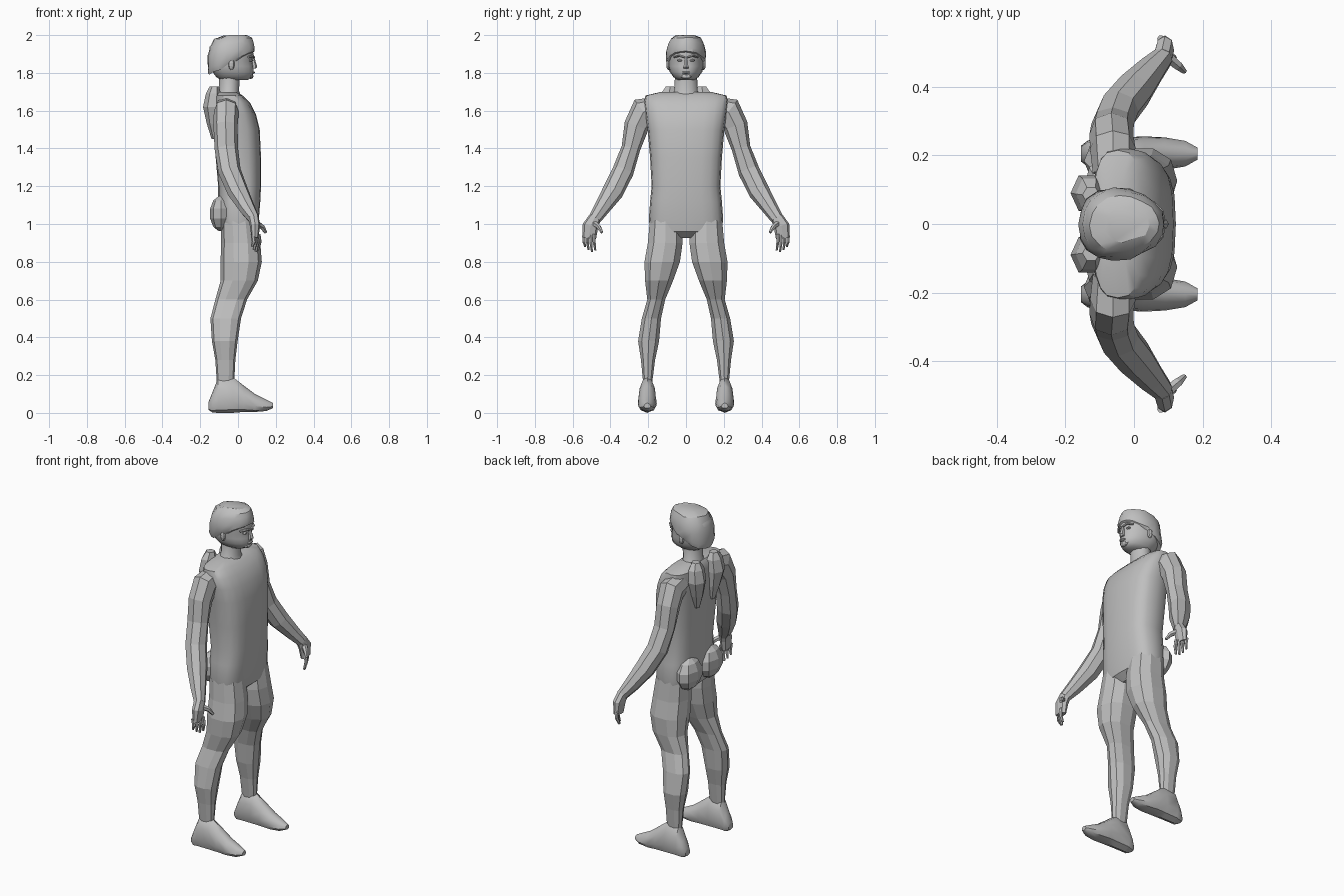
import bpy, bmesh, math, random
from mathutils import Vector

random.seed(3)
grey = bpy.data.materials.new("plain grey")
grey.diffuse_color = (0.52, 0.52, 0.52, 1)


def loft(name, rings, n=8, power=2.0, mirror=False, smooth=None, egg=0.0, jitter=0.0):
    """Skin rings given as (centre, u vector, v vector); egg narrows the u side."""
    bm = bmesh.new()
    loops = []
    for c, u, v in rings:
        loop = []
        for i in range(n):
            a = 2 * math.pi * i / n
            ca, sa = math.cos(a), math.sin(a)
            cu = math.copysign(abs(ca) ** (2 / power), ca)
            sv = math.copysign(abs(sa) ** (2 / power), sa) * (1 - egg * ca)
            p = Vector(c) + Vector(u) * cu + Vector(v) * sv
            if jitter:
                p += Vector([random.uniform(-jitter, jitter) for _ in range(3)])
            p.z = min(p.z, 2.0)
            loop.append(bm.verts.new(p))
        loops.append(loop)
    for a, b in zip(loops, loops[1:]):
        for i in range(n):
            j = (i + 1) % n
            bm.faces.new((a[i], a[j], b[j], b[i]))
    bm.faces.new(loops[0])
    bm.faces.new(loops[-1])
    bmesh.ops.recalc_face_normals(bm, faces=bm.faces)
    me = bpy.data.meshes.new(name)
    bm.to_mesh(me)
    bm.free()
    ob = bpy.data.objects.new(name, me)
    bpy.context.collection.objects.link(ob)
    me.materials.append(grey)
    if mirror:
        m = ob.modifiers.new("mirror", 'MIRROR')
        m.use_axis = (False, True, False)
    if smooth:
        bpy.ops.object.select_all(action='DESELECT')
        ob.select_set(True)
        bpy.context.view_layer.objects.active = ob
        bpy.ops.object.shade_smooth_by_angle(angle=math.radians(smooth))
    return ob


def levels(rows):
    """Level rings from rows of (z, back x, front x, inner y, outer y)."""
    return [(((b + f) / 2, (i + o) / 2, z), ((f - b) / 2, 0, 0), (0, (o - i) / 2, 0))
            for z, b, f, i, o in rows]


def along(rows):
    """Rings square to a path, from rows of (x, y, z, fore-aft radius, side radius)."""
    pts = [Vector(r[:3]) for r in rows]
    out = []
    for k, r in enumerate(rows):
        t = (pts[min(k + 1, len(pts) - 1)] - pts[max(k - 1, 0)]).normalized()
        u = Vector((1, 0, 0))
        u = (u - t * u.dot(t)).normalized()
        out.append((pts[k], u * r[3], t.cross(u) * r[4]))
    return out


def blob(name, c, r, rows=5, n=8, **kw):
    """Faceted ellipsoid."""
    rings = []
    for k in range(rows + 1):
        a = math.pi * (0.06 + 0.88 * k / rows)
        s = math.sin(a)
        rings.append(((c[0], c[1], c[2] - r[2] * math.cos(a)), (r[0] * s, 0, 0), (0, r[1] * s, 0)))
    return loft(name, rings, n, **kw)


# Torso: boxy rounded trunk
loft("torso", levels([
    (0.925, -0.04, 0.06, -0.09, 0.09),
    (0.96, -0.09, 0.10, -0.185, 0.185),
    (1.02, -0.10, 0.11, -0.197, 0.197),
    (1.12, -0.105, 0.118, -0.19, 0.19),
    (1.20, -0.105, 0.122, -0.182, 0.182),
    (1.35, -0.118, 0.122, -0.19, 0.19),
    (1.50, -0.125, 0.115, -0.203, 0.203),
    (1.58, -0.128, 0.095, -0.215, 0.215),
    (1.64, -0.125, 0.065, -0.222, 0.222),
    (1.68, -0.12, 0.025, -0.215, 0.215),
    (1.70, -0.105, -0.01, -0.13, 0.13)]), 20, 2.9, smooth=35)

# Back muscles and seat
loft("shoulder_blade", levels([
    (1.45, -0.14, -0.10, 0.06, 0.085),
    (1.53, -0.165, -0.10, 0.04, 0.12),
    (1.62, -0.185, -0.09, 0.03, 0.15),
    (1.69, -0.17, -0.09, 0.035, 0.14),
    (1.728, -0.15, -0.10, 0.06, 0.11)]), 6, mirror=True)
blob("buttock", (-0.09, 0.098, 1.055), (0.06, 0.098, 0.095), mirror=True)

# Legs
loft("leg", levels([
    (1.02, -0.09, 0.10, 0.02, 0.195),
    (0.90, -0.09, 0.118, 0.014, 0.206),
    (0.80, -0.092, 0.126, 0.028, 0.224),
    (0.70, -0.092, 0.105, 0.065, 0.22),
    (0.60, -0.12, 0.048, 0.108, 0.207),
    (0.50, -0.146, 0.016, 0.13, 0.236),
    (0.38, -0.138, -0.002, 0.14, 0.256),
    (0.28, -0.12, -0.014, 0.162, 0.24),
    (0.16, -0.112, -0.02, 0.178, 0.228)]), 10, 2.3, mirror=True)

# Feet: lofted heel to toe, rows of (x, bottom, top, half width)
foot = [(-0.155, 0.015, 0.06, 0.022), (-0.135, 0.002, 0.11, 0.037),
        (-0.105, 0, 0.185, 0.044), (-0.03, 0, 0.192, 0.046),
        (0.03, 0.005, 0.145, 0.049), (0.09, 0.005, 0.10, 0.046),
        (0.15, 0.01, 0.07, 0.036), (0.185, 0.025, 0.052, 0.017)]
loft("foot", [((x, 0.205, (b + t) / 2), (0, 0, (t - b) / 2), (0, w, 0))
              for x, b, t, w in foot], 10, 2.2, mirror=True, smooth=40, egg=0.25)

# Arms and palms
loft("arm", along([
    (-0.06, 0.15, 1.61, 0.06, 0.065),
    (-0.062, 0.222, 1.595, 0.066, 0.08),
    (-0.066, 0.262, 1.52, 0.064, 0.066),
    (-0.062, 0.292, 1.40, 0.062, 0.05),
    (-0.045, 0.333, 1.28, 0.06, 0.057),
    (0.0, 0.388, 1.17, 0.056, 0.056),
    (0.05, 0.448, 1.08, 0.042, 0.042),
    (0.085, 0.485, 1.025, 0.03, 0.034)]), 8, 2.2, mirror=True)
loft("palm", along([
    (0.082, 0.482, 1.035, 0.028, 0.032),
    (0.09, 0.506, 0.99, 0.027, 0.042),
    (0.09, 0.513, 0.925, 0.018, 0.037)]), 8, 2.4, mirror=True)

# Fingers and thumb
for i, tip in enumerate((0.88, 0.863, 0.853, 0.86)):
    x, y = 0.078 + 0.01 * i, 0.54 - 0.018 * i
    loft("finger", along([
        (x, y, 0.945, 0.011, 0.01), (x + 0.006, y, 0.905, 0.011, 0.009),
        (x - 0.004, y - 0.006, tip, 0.007, 0.006)]), 6, mirror=True)
loft("thumb", along([
    (0.095, 0.488, 1.005, 0.018, 0.018), (0.128, 0.462, 0.985, 0.015, 0.013),
    (0.147, 0.445, 0.955, 0.008, 0.008)]), 6, mirror=True)

# Neck and collar
loft("neck", levels([
    (1.67, -0.12, 0.02, -0.09, 0.09),
    (1.705, -0.10, 0.005, -0.062, 0.062),
    (1.80, -0.10, 0.012, -0.058, 0.058)]), 12, smooth=40)

# Head
loft("head", levels([
    (1.762, -0.09, 0.05, -0.045, 0.045),
    (1.778, -0.115, 0.076, -0.066, 0.066),
    (1.805, -0.135, 0.083, -0.085, 0.085),
    (1.835, -0.15, 0.082, -0.092, 0.092),
    (1.865, -0.155, 0.076, -0.094, 0.094),
    (1.89, -0.155, 0.083, -0.096, 0.096),
    (1.94, -0.15, 0.075, -0.09, 0.09),
    (1.98, -0.11, 0.04, -0.05, 0.05)]), 18, 2.15, smooth=40, egg=0.15)

# Hair cap: low at the nape, high over the brow
loft("hair", [
    ((-0.045, 0, 1.845), (0.112, 0, 0.055), (0, 0.094, 0)),
    ((-0.038, 0, 1.868), (0.125, 0, 0.045), (0, 0.103, 0)),
    ((-0.036, 0, 1.91), (0.125, 0, 0.025), (0, 0.104, 0)),
    ((-0.034, 0, 1.95), (0.118, 0, 0.014), (0, 0.098, 0)),
    ((-0.026, 0, 1.982), (0.1, 0, 0.004), (0, 0.08, 0)),
    ((-0.02, 0, 1.998), (0.065, 0, 0.004), (0, 0.05, 0))],
    18, 2.1, smooth=30, egg=0.12, jitter=0.004)

# Face details
loft("nose", levels([
    (1.822, 0.07, 0.092, -0.016, 0.016),
    (1.832, 0.07, 0.102, -0.015, 0.015),
    (1.885, 0.065, 0.086, -0.007, 0.007)]), 6)
loft("brow", along([
    (0.084, 0.008, 1.882, 0.007, 0.006), (0.079, 0.035, 1.89, 0.008, 0.006),
    (0.055, 0.062, 1.884, 0.007, 0.005)]), 6, mirror=True)
blob("eye", (0.067, 0.033, 1.866), (0.012, 0.014, 0.007), mirror=True)
blob("lips", (0.08, 0, 1.802), (0.01, 0.025, 0.007))
blob("chin", (0.068, 0, 1.782), (0.014, 0.03, 0.014))
blob("ear", (-0.035, 0.093, 1.845), (0.017, 0.012, 0.03), mirror=True)
